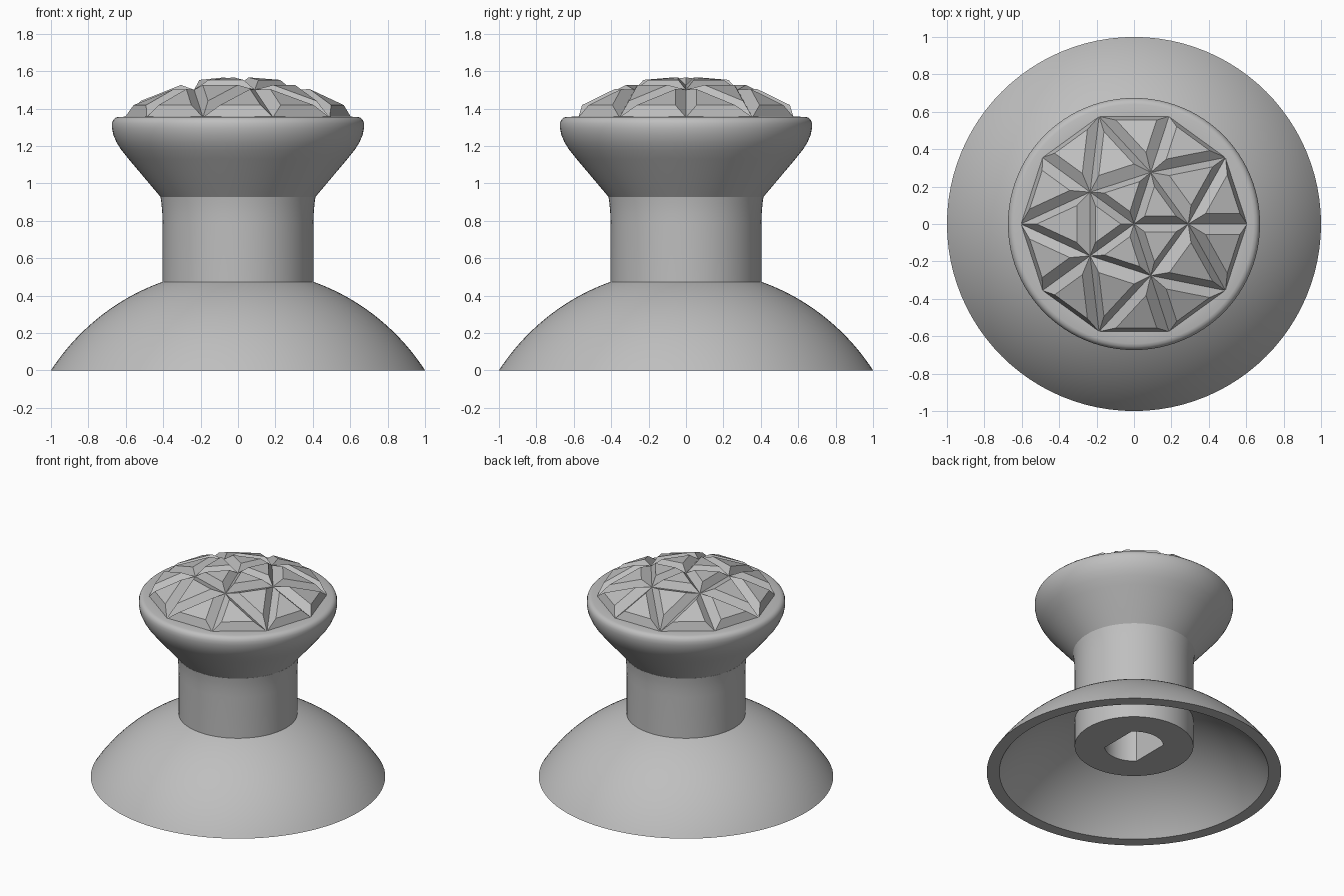
import bpy, bmesh, math
from mathutils import Vector

SEGMENTS = 96

cube = bpy.data.objects.get("Cube")
if cube:
    bpy.data.objects.remove(cube, do_unlink=True)

grey = bpy.data.materials.new("plain_grey")
grey.use_nodes = True
grey.diffuse_color = (0.52, 0.52, 0.52, 1)
grey.node_tree.nodes["Principled BSDF"].inputs["Base Color"].default_value = grey.diffuse_color


def finish(bm, name, smooth):
    """Turn a bmesh into a named, coloured and shaded object."""
    bmesh.ops.recalc_face_normals(bm, faces=bm.faces)
    mesh = bpy.data.meshes.new(name)
    bm.to_mesh(mesh)
    bm.free()
    mesh.materials.append(grey)
    obj = bpy.data.objects.new(name, mesh)
    bpy.context.collection.objects.link(obj)
    if smooth:
        bpy.ops.object.select_all(action="DESELECT")
        obj.select_set(True)
        bpy.context.view_layer.objects.active = obj
        bpy.ops.object.shade_smooth_by_angle(angle=math.radians(30))
    return obj


def lathe(name, profile, closed=False):
    """Loft rings of (radius, height[, half width in x]); cap the ends or join them."""
    bm = bmesh.new()
    rings = []
    for r, z, *flat in profile:
        limit = flat[0] if flat else r
        ring = []
        for i in range(SEGMENTS):
            a = math.tau * i / SEGMENTS
            x = max(-limit, min(limit, r * math.cos(a)))
            ring.append(bm.verts.new((x, r * math.sin(a), z)))
        rings.append(ring)
    pairs = list(zip(rings, rings[1:]))
    if closed:
        pairs.append((rings[-1], rings[0]))
    else:
        bm.faces.new(rings[0])
        bm.faces.new(rings[-1])
    for low, high in pairs:
        for i in range(SEGMENTS):
            j = (i + 1) % SEGMENTS
            bm.faces.new((low[i], low[j], high[j], high[i]))
    return finish(bm, name, True)


def dome_arc(radius, centre_z, r_start, r_end, steps=24):
    """Points along a sphere's profile between two distances from the axis."""
    a, b = math.asin(r_start / radius), math.asin(r_end / radius)
    angles = [a + (b - a) * i / steps for i in range(steps + 1)]
    return [(radius * math.sin(t), centre_z + radius * math.cos(t)) for t in angles]


# Hollow skirt: outer and inner shells share one centre below the floor
DROP = -0.647
outer = dome_arc(math.hypot(1, DROP), DROP, 0.36, 1.0)
inner = dome_arc(math.hypot(0.915, DROP), DROP, 0.915, 0.36)
lathe("skirt", outer + inner, closed=True)

# Stem with a double-flat socket running up from its underside
flat = 0.2 * math.cos(math.pi / 4)
lathe("stem", [
    (0.2, 0.75, flat), (0.2, 0.2, flat), (0.403, 0.2), (0.403, 0.78),
    (0.405, 0.84), (0.409, 0.89), (0.414, 0.926), (0.36, 0.94),
])

# Flared head with a rounded rim
lathe("head", [
    (0.413, 0.926), (0.585, 1.13), (0.625, 1.18), (0.65, 1.22), (0.667, 1.26),
    (0.674, 1.295), (0.674, 1.32), (0.668, 1.338), (0.656, 1.35), (0.64, 1.355),
    (0.58, 1.357),
])


# Faceted crown: a flattened dome of triangles, each raised to a smaller plateau
def polar(r, degrees, z):
    a = math.radians(degrees)
    return Vector((r * math.cos(a), r * math.sin(a), z))


INSET, LIFT = 0.42, 0.05
bm = bmesh.new()
top = bm.verts.new((0, 0, 1.523))
mid = [bm.verts.new(polar(0.29, 72 * i, 1.5)) for i in range(5)]
rim = [bm.verts.new(polar(0.605, 36 * i, 1.353)) for i in range(10)]
triangles = []
for i in range(5):
    here, following = mid[i], mid[(i + 1) % 5]
    triangles += [
        (top, here, following),
        (here, rim[2 * i + 1], following),
        (here, rim[2 * i], rim[2 * i + 1]),
        (here, rim[2 * i - 1], rim[2 * i]),
    ]
for tri in triangles:
    a, b, c = (v.co for v in tri)
    centre = (a + b + c) / 3
    normal = (b - a).cross(c - a).normalized()
    plateau = [bm.verts.new(v.co.lerp(centre, INSET) + normal * LIFT) for v in tri]
    bm.faces.new(plateau)
    for i in range(3):
        j = (i + 1) % 3
        bm.faces.new((tri[i], tri[j], plateau[j], plateau[i]))
bm.faces.new(rim[::-1])
finish(bm, "faceted_crown", False)
